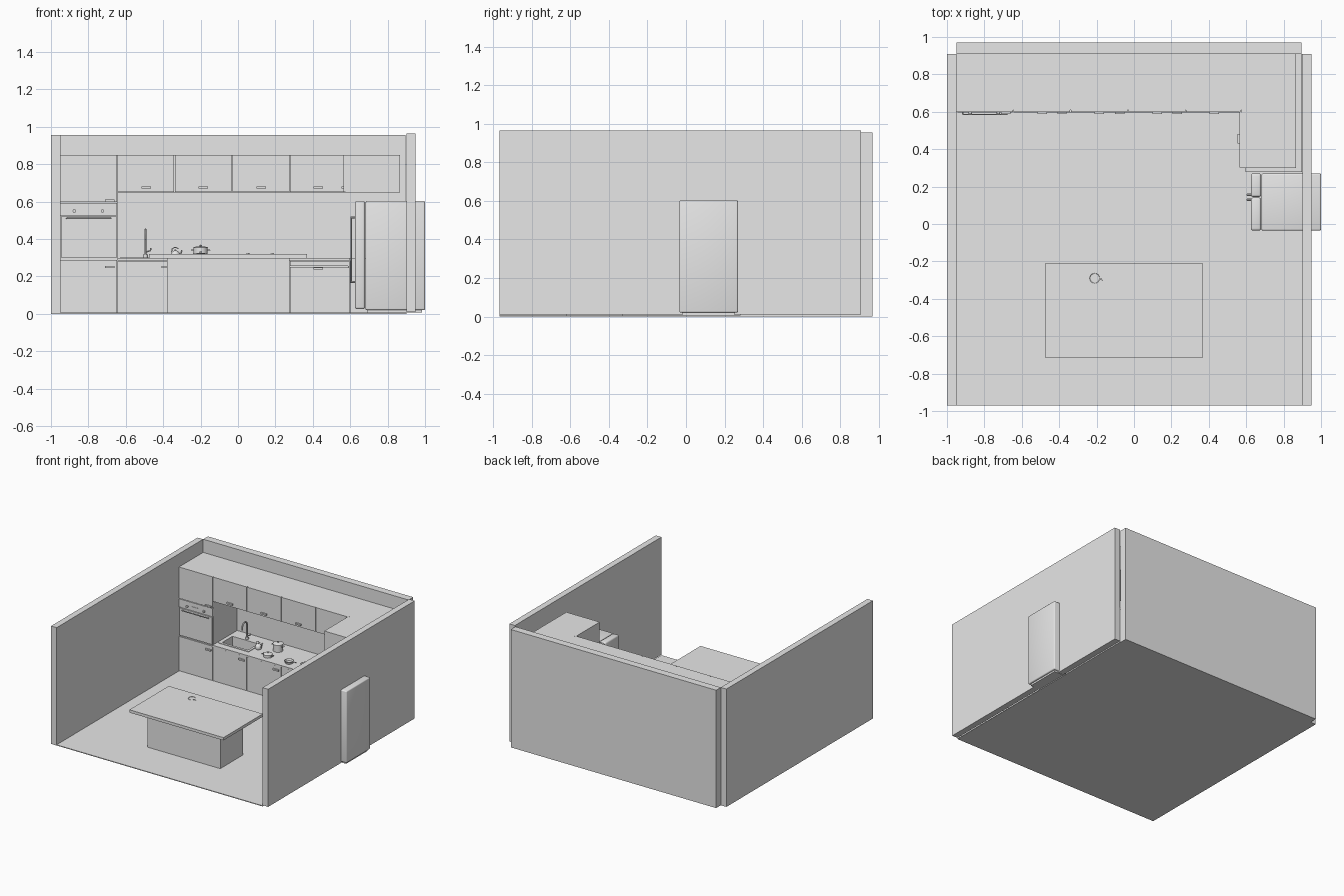
import bpy, bmesh, math
from mathutils import Vector

grey = bpy.data.materials.new("plain_grey")
grey.diffuse_color = (0.8, 0.8, 0.8, 1)


def finish(name, bm, smooth=False):
    bmesh.ops.recalc_face_normals(bm, faces=bm.faces[:])
    me = bpy.data.meshes.new(name)
    bm.to_mesh(me)
    bm.free()
    me.materials.append(grey)
    if smooth:
        me.polygons.foreach_set("use_smooth", [True] * len(me.polygons))
        me.set_sharp_from_angle(angle=math.radians(35))
    ob = bpy.data.objects.new(name, me)
    bpy.context.scene.collection.objects.link(ob)
    return ob


def box(name, x0, x1, y0, y1, z0, z1, bevel=0):
    bm = bmesh.new()
    bmesh.ops.create_cube(bm, size=1)
    for v in bm.verts:
        v.co = ((x0, x1)[v.co.x > 0], (y0, y1)[v.co.y > 0], (z0, z1)[v.co.z > 0])
    if bevel:
        bmesh.ops.bevel(bm, geom=bm.edges[:], offset=bevel, segments=3,
                        profile=0.5, affect='EDGES')
    return finish(name, bm, bevel > 0)


def slab(name, outline, z0, z1):
    bm = bmesh.new()
    f = bm.faces.new([bm.verts.new((x, y, z0)) for x, y in outline])
    r = bmesh.ops.extrude_face_region(bm, geom=[f])
    for v in r["geom"]:
        if isinstance(v, bmesh.types.BMVert):
            v.co.z = z1
    return finish(name, bm)


def lathe(name, profile, loc, n=24, axis=None):
    bm = bmesh.new()
    vs = [bm.verts.new((r, 0, z)) for r, z in profile]
    es = [bm.edges.new(p) for p in zip(vs, vs[1:])]
    bmesh.ops.spin(bm, geom=vs + es, cent=(0, 0, 0), axis=(0, 0, 1),
                   angle=math.tau, steps=n, use_duplicate=False)
    bmesh.ops.remove_doubles(bm, verts=bm.verts[:], dist=1e-5)
    if axis:
        q = Vector((0, 0, 1)).rotation_difference(Vector(axis))
        for v in bm.verts:
            v.co = q @ v.co
    ob = finish(name, bm, True)
    ob.location = loc
    return ob


def tube(name, pts, r):
    cu = bpy.data.curves.new(name + "_path", 'CURVE')
    cu.dimensions = '3D'
    cu.bevel_depth, cu.bevel_resolution, cu.use_fill_caps = r, 2, True
    sp = cu.splines.new('POLY')
    sp.points.add(len(pts) - 1)
    for p, c in zip(sp.points, pts):
        p.co = (*c, 1)
    tmp = bpy.data.objects.new(name + "_tmp", cu)
    bm = bmesh.new()
    me = bpy.data.meshes.new_from_object(tmp)
    bm.from_mesh(me)
    bpy.data.objects.remove(tmp)
    bpy.data.meshes.remove(me)
    return finish(name, bm, True)


def handle(name, x, z):
    box(name, x - 0.025, x + 0.025, 0.588, 0.601, z - 0.006, z + 0.006)


# Room shell
box("floor", -1, 0.9, -0.97, 0.91, 0, 0.006)
box("left_wall", -1, -0.95, -0.97, 0.91, 0, 0.957)
box("back_wall", -0.95, 0.895, 0.91, 0.97, 0, 0.957)
box("right_wall", 0.9, 0.95, -0.97, 0.91, 0.01, 0.965)

# Island
box("island_base", -0.38, 0.275, -0.62, -0.33, 0.006, 0.297)
box("island_top", -0.475, 0.37, -0.715, -0.21, 0.297, 0.32)
lathe("island_dish", [(0, 0), (0.03, 0), (0.03, 0.003), (0.027, 0.003),
                      (0.025, 0.001), (0, 0.001)], (-0.21, -0.29, 0.32))
tube("island_dish_handle", [(-0.182, -0.29, 0.322), (-0.168, -0.3, 0.322)], 0.002)

# Oven tower, with its lower and upper doors
box("oven_tower", -0.95, -0.645, 0.61, 0.91, 0.006, 0.85)
box("tower_lower_door", -0.948, -0.648, 0.6, 0.61, 0.008, 0.287)
box("tower_upper_door", -0.948, -0.648, 0.6, 0.61, 0.597, 0.85)
handle("tower_lower_handle", -0.685, 0.25)
handle("tower_upper_handle", -0.685, 0.605)
box("oven_door", -0.943, -0.65, 0.597, 0.61, 0.3, 0.522)
box("oven_control_panel", -0.948, -0.648, 0.6, 0.61, 0.526, 0.592)
tube("oven_handle", [(-0.915, 0.597, 0.51), (-0.915, 0.586, 0.51),
                     (-0.68, 0.586, 0.51), (-0.68, 0.597, 0.51)], 0.004)
for i, x in enumerate((-0.875, -0.725)):
    lathe(f"oven_knob_{i}", [(0, 0), (0.009, 0), (0.009, 0.012), (0, 0.012)],
          (x, 0.601, 0.55), 16, (0, -1, 0))
box("oven_display", -0.83, -0.77, 0.597, 0.6, 0.542, 0.56)

# Base and wall cabinets, L-shaped
ell = [(-0.645, 0.61), (0.61, 0.61), (0.61, 0.28), (0.895, 0.28), (0.895, 0.91), (-0.645, 0.91)]
base = slab("base_cabinets", ell, 0.006, 0.285)
counter = slab("countertop", [(-0.645, 0.595), (0.595, 0.595), (0.595, 0.277),
                              (0.897, 0.277), (0.897, 0.91), (-0.645, 0.91)], 0.285, 0.298)
slab("wall_cabinets", [(-0.645, 0.61), (0.575, 0.61), (0.575, 0.3), (0.865, 0.3),
                       (0.865, 0.91), (-0.645, 0.91)], 0.65, 0.85)

# Doors along the back run
edges = [-0.645, -0.34, -0.032, 0.277, 0.575]
for i, (a, b) in enumerate(zip(edges, edges[1:])):
    box(f"wall_door_{i}", a + 0.002, b - 0.002, 0.6, 0.61, 0.652, 0.85)
    handle(f"wall_handle_{i}", (-0.49, -0.185, 0.125, 0.43)[i], 0.675)
    if i < 3:
        box(f"base_door_{i}", a + 0.002, b - 0.002, 0.6, 0.61, 0.008, 0.282)
        handle(f"base_handle_{i}", b - 0.045, 0.25)
box("dishwasher_door", 0.279, 0.595, 0.6, 0.61, 0.008, 0.25)
box("dishwasher_panel", 0.279, 0.595, 0.6, 0.61, 0.255, 0.282)
handle("dishwasher_handle", 0.43, 0.243)

# Doors on the short return
box("return_wall_door", 0.565, 0.575, 0.302, 0.598, 0.652, 0.85)
box("return_wall_handle", 0.553, 0.566, 0.43, 0.48, 0.669, 0.681)
box("return_base_door", 0.6, 0.61, 0.282, 0.598, 0.008, 0.282)
box("return_base_handle", 0.588, 0.601, 0.43, 0.48, 0.244, 0.256)

# Sink: opening cut through rim, counter and carcass
rim = box("sink_rim", -0.63, -0.36, 0.65, 0.835, 0.297, 0.302)
cutter = box("sink_cutter", -0.61, -0.38, 0.67, 0.8, 0.225, 0.4)
for ob in (rim, counter, base):
    m = ob.modifiers.new("sink_opening", 'BOOLEAN')
    m.operation, m.object, m.solver = 'DIFFERENCE', cutter, 'EXACT'
cutter.hide_render = True
cutter.hide_viewport = True
cutter.display_type = 'WIRE'
lathe("sink_drain", [(0, 0), (0.012, 0), (0.012, 0.003), (0, 0.003)], (-0.495, 0.735, 0.225), 16)

# Faucet with arched spout
arc = [(-0.495, 0.793 + 0.03 * math.cos(t * math.pi / 8), 0.42 + 0.03 * math.sin(t * math.pi / 8))
       for t in range(9)]
tube("faucet", [(-0.495, 0.823, 0.298)] + arc + [(-0.495, 0.763, 0.395)], 0.006)
lathe("faucet_base", [(0, 0), (0.013, 0), (0.013, 0.02), (0, 0.02)], (-0.495, 0.823, 0.298), 16)
tube("faucet_lever", [(-0.495, 0.823, 0.33), (-0.468, 0.823, 0.338), (-0.465, 0.823, 0.352)], 0.004)

# Kettle
lathe("kettle", [(0, 0), (0.022, 0), (0.026, 0.012), (0.021, 0.03), (0.012, 0.038),
                 (0.004, 0.041), (0.004, 0.047), (0, 0.047)], (-0.335, 0.74, 0.298))
tube("kettle_spout", [(-0.315, 0.74, 0.315), (-0.305, 0.74, 0.325), (-0.3, 0.74, 0.34)], 0.004)
tube("kettle_handle", [(-0.355, 0.74, 0.33), (-0.352, 0.74, 0.35),
                       (-0.335, 0.74, 0.356), (-0.318, 0.74, 0.348)], 0.0025)


# Pots with lid and side grips, and shallow pans
def pot(name, x, y, r, h):
    z = 0.298
    lathe(name, [(0, 0), (r, 0), (r, h), (r * 1.06, h), (r * 1.06, h + 0.004),
                 (r * 0.6, h + 0.009), (0, h + 0.011)], (x, y, z))
    lathe(name + "_knob", [(0, 0), (0.004, 0), (0.007, 0.008), (0, 0.01)],
          (x, y, z + h + 0.009), 12)
    for s, side in ((-1, "left"), (1, "right")):
        tube(f"{name}_{side}_grip", [(x + s * r * 0.97, y - 0.012, z + h * 0.8),
                                     (x + s * (r + 0.012), y - 0.012, z + h * 0.8),
                                     (x + s * (r + 0.012), y + 0.012, z + h * 0.8),
                                     (x + s * r * 0.97, y + 0.012, z + h * 0.8)], 0.0025)


pot("tall_pot", -0.2, 0.8, 0.038, 0.053)
pot("low_pot", -0.2, 0.67, 0.033, 0.018)
for i, (x, y) in enumerate(((-0.01, 0.67), (0.12, 0.69))):
    lathe(f"pan_{i}", [(0, 0), (0.03, 0), (0.036, 0.018), (0.033, 0.018), (0.028, 0.003), (0, 0.003)],
          (x, y, 0.298))
    tube(f"pan_handle_{i}", [(x + 0.034, y, 0.313), (x + 0.07, y - 0.012, 0.322)], 0.0035)

# Fridge with two doors, projecting through the right wall
box("fridge_body", 0.682, 1.0, -0.035, 0.27, 0.02, 0.603, 0.008)
box("fridge_plinth", 0.69, 0.985, -0.02, 0.255, 0.006, 0.022)
for i, (a, b, h) in enumerate(((-0.035, 0.141, 0.13), (0.145, 0.27, 0.156))):
    box(f"fridge_door_{i}", 0.625, 0.68, a, b, 0.025, 0.603, 0.012)
    tube(f"fridge_handle_{i}", [(0.628, h, 0.17), (0.605, h, 0.17),
                                (0.605, h, 0.515), (0.628, h, 0.515)], 0.006)
